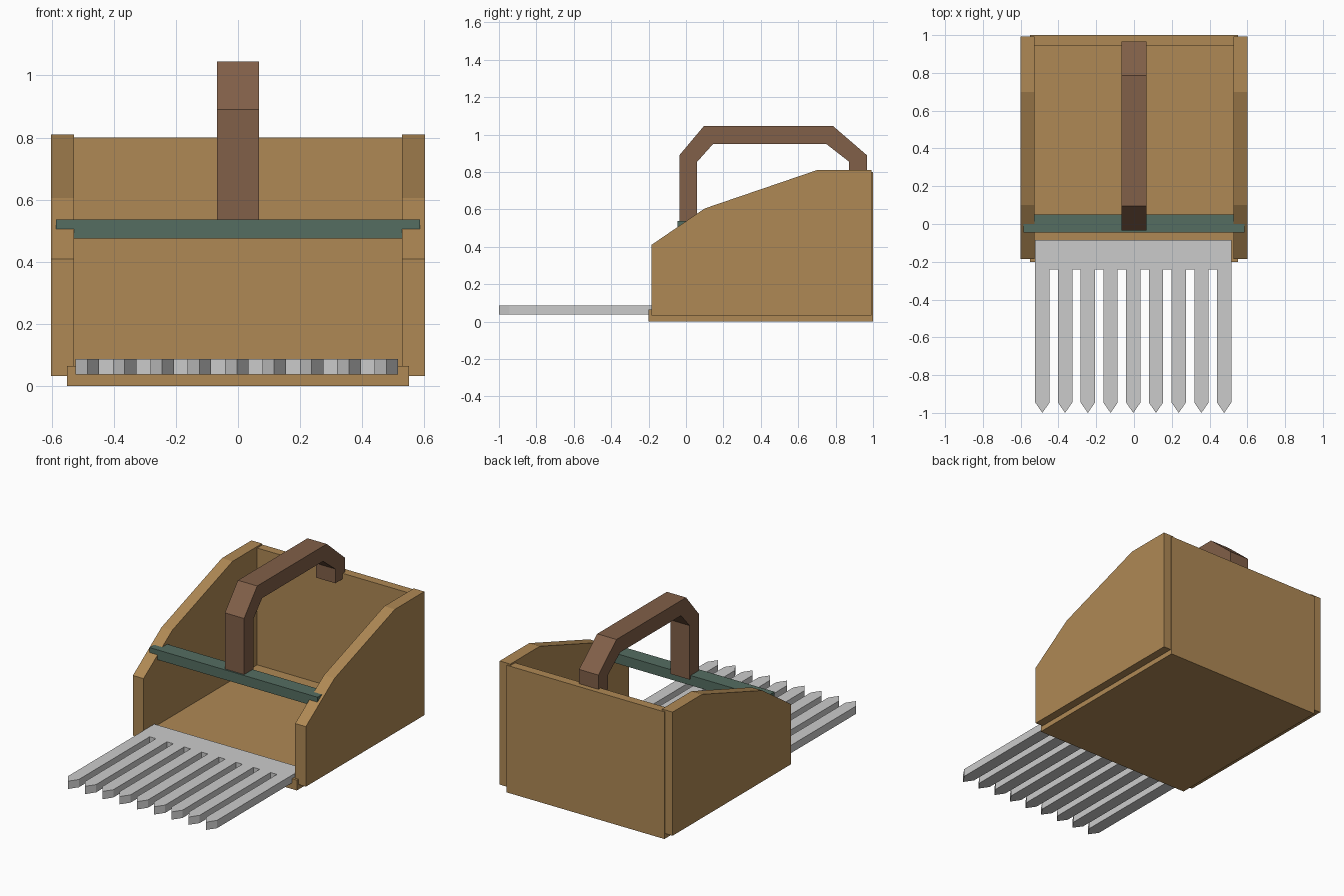
import bpy, bmesh
from mathutils import Vector

if "Cube" in bpy.data.objects:
    bpy.data.objects.remove(bpy.data.objects["Cube"])


def material(name, rgb):
    m = bpy.data.materials.new(name)
    m.diffuse_color = (*rgb, 1)
    m.use_nodes = True
    m.node_tree.nodes["Principled BSDF"].inputs["Base Color"].default_value = m.diffuse_color
    return m


wood = material("wood", (0.43, 0.25, 0.09))
dark_wood = material("dark_wood", (0.22, 0.115, 0.065))
green = material("green_paint", (0.09, 0.155, 0.12))


def prism(name, outline, axis, lo, hi, mat=None):
    """Extrude a (y, z) outline along x, or an (x, y) outline along z."""
    bm = bmesh.new()
    if axis == "x":
        pts, step = [(lo, a, b) for a, b in outline], Vector((hi - lo, 0, 0))
    else:
        pts, step = [(a, b, lo) for a, b in outline], Vector((0, 0, hi - lo))
    face = bm.faces.new([bm.verts.new(p) for p in pts])
    new = bmesh.ops.extrude_face_region(bm, geom=[face])["geom"]
    bmesh.ops.translate(bm, vec=step, verts=[v for v in new if isinstance(v, bmesh.types.BMVert)])
    bmesh.ops.recalc_face_normals(bm, faces=bm.faces)
    mesh = bpy.data.meshes.new(name)
    bm.to_mesh(mesh)
    bm.free()
    obj = bpy.data.objects.new(name, mesh)
    bpy.context.collection.objects.link(obj)
    if mat:
        mesh.materials.append(mat)
    return obj


# Floor and back wall share one L-shaped profile
prism("floor_and_back",
      [(-0.2, 0), (1.0, 0), (1.0, 0.8), (0.945, 0.8), (0.945, 0.065), (-0.2, 0.065)],
      "x", -0.55, 0.55, wood)

# Sloping side walls
side = [(-0.185, 0.032), (0.993, 0.032), (0.993, 0.81), (0.7, 0.81), (0.1, 0.605), (-0.185, 0.41)]
prism("left_side", side, "x", -0.602, -0.528, wood)
prism("right_side", side, "x", 0.528, 0.602, wood)

# Cross bar let into the side walls
prism("cross_bar", [(-0.045, 0.475), (0.05, 0.475), (0.05, 0.537), (-0.045, 0.537)],
      "x", -0.585, 0.585, green)

# Angular carrying handle
prism("handle",
      [(-0.035, 0.515), (-0.035, 0.89), (0.095, 1.045), (0.787, 1.045), (0.967, 0.89), (0.967, 0.765),
       (0.872, 0.765), (0.872, 0.855), (0.75, 0.95), (0.145, 0.95), (0.06, 0.855), (0.06, 0.515)],
      "x", -0.067, 0.067, dark_wood)

# Comb plate with nine pointed tines
outline = [(0.515, -0.085), (-0.523, -0.085)]
half = 0.038
for i in range(9):
    x = -0.485 + i * 0.1203
    outline += [(x - half, -0.24), (x - half, -0.945), (x, -1.0),
                (x + half, -0.945), (x + half, -0.24)]
# The outer tines run straight into the plate edges
outline[0] = (outline[-1][0], -0.085)
outline[1] = (outline[2][0], -0.085)
del outline[-1], outline[2]
prism("comb", outline, "z", 0.038, 0.087)
